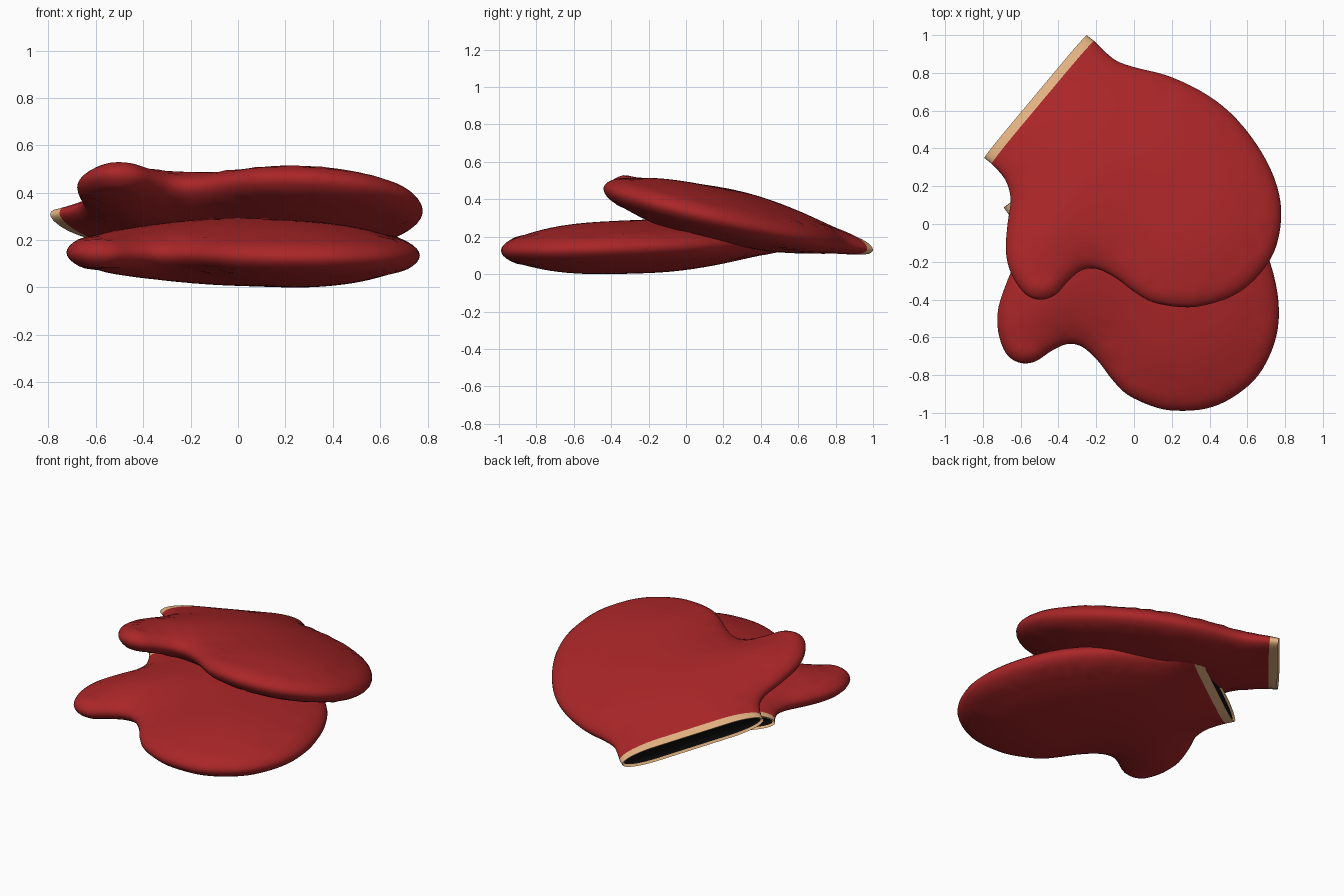
import bpy, bmesh, math
from mathutils import Vector, Matrix, geometry

if "Cube" in bpy.data.objects:
    bpy.data.objects.remove(bpy.data.objects["Cube"])


def material(name, rgb):
    m = bpy.data.materials.new(name)
    m.diffuse_color = (*rgb, 1)
    m.use_nodes = True
    m.node_tree.nodes["Principled BSDF"].inputs["Base Color"].default_value = m.diffuse_color
    return m


MATS = [material("red wool", (0.40, 0.019, 0.021)),
        material("tan trim", (0.76, 0.44, 0.22)),
        material("dark lining", (0.004, 0.004, 0.004))]

# Mitten outline seen from above, running from one cuff end round to the other
STRETCH = 1.03
OUTLINE = [(-.20, .967), (-.10, .875), (0, .833), (.2, .78), (.4, .68), (.55, .555),
           (.68, .38), (.76, .2), (.78, .03), (.74, -.15), (.64, -.29), (.52, -.38),
           (.37, -.43), (.25, -.44), (.1, -.415), (0, -.36), (-.1, -.285), (-.2, -.237),
           (-.28, -.245), (-.35, -.30), (-.42, -.375), (-.5, -.40), (-.58, -.37),
           (-.65, -.27), (-.68, -.15), (-.67, 0), (-.652, .13), (-.68, .235), (-.75, .317)]
OUTLINE = [Vector((x, y * STRETCH)) for x, y in OUTLINE]
CUFF_A = Vector((-.24, 1.0 * STRETCH))
CUFF_B = Vector((-.79, .35 * STRETCH))
ALONG = (CUFF_A - CUFF_B).normalized()
INWARD = Vector((ALONG.y, -ALONG.x))
TRIM = 0.05


def smooth_curve(p, steps=4):
    out = []
    for i in range(len(p) - 1):
        a, b, c, d = p[max(i - 1, 0)], p[i], p[i + 1], p[min(i + 2, len(p) - 1)]
        for k in range(steps):
            t = k / steps
            out.append(0.5 * (2 * b + (c - a) * t + (2 * a - 5 * b + 4 * c - d) * t * t
                              + (3 * b - a - 3 * c + d) * t ** 3))
    return out + [p[-1]]


def line(a, b, n=20):
    return [a.lerp(b, (1 - math.cos(math.pi * i / n)) / 2) for i in range(1, n)]


TRIM_A, TRIM_B = CUFF_A + INWARD * TRIM, CUFF_B + INWARD * TRIM
OUTLINE[0], OUTLINE[-1] = TRIM_A, TRIM_B
CURVE = smooth_curve(OUTLINE)
SIDE = [CUFF_A] + CURVE + [CUFF_B]


def cuff_distance(p):
    return (p - CUFF_A).dot(INWARD)


def edge_distance(p):
    best = 9.0
    for a, b in zip(SIDE, SIDE[1:]):
        ab = b - a
        t = max(0, min(1, (p - a).dot(ab) / ab.length_squared))
        best = min(best, (p - a - ab * t).length)
    return best


def half_thickness(p):
    # padded profile: round at the rim, full in the palm, thin at the cuff
    d, c = edge_distance(p), max(cuff_distance(p), 0)
    if d < 1e-4:
        return 0.0
    r = 0.2 + 0.45 * min(c / 0.5, 1)
    full = 0.05 + 0.098 * math.sin(math.pi / 2 * min(c / 0.6, 1))
    return full * math.sqrt(1 - (1 - min(d / r, 1)) ** 2)


def mitten_plan():
    """Triangulated flat plan: points, triangles and half thickness."""
    loop = SIDE + line(CUFF_B, CUFF_A)
    n = len(loop)
    edges = [(i, (i + 1) % n) for i in range(n)]
    pts = list(loop)
    trim = line(TRIM_B, TRIM_A)
    chain = [len(SIDE) - 2] + [n + i for i in range(len(trim))] + [1]
    pts += trim
    edges += list(zip(chain, chain[1:]))

    def usable(p, gap):
        c = cuff_distance(p)
        return c > gap and abs(c - TRIM) > gap

    # rows following the rim, then a regular grid in the middle
    for off in (.003, .012, .028, .05, .08):
        for i in range(1, len(SIDE) - 1):
            t = (SIDE[i + 1] - SIDE[i - 1]).normalized()
            p = SIDE[i] + Vector((t.y, -t.x)) * off
            if usable(p, .008) and edge_distance(p) > off * .96:
                pts.append(p)
    for i in range(-18, 19):
        for j in range(-12, 24):
            p = Vector((i * .045 + (j % 2) * .0225, j * .045))
            if usable(p, .02) and edge_distance(p) > .105:
                pts.append(p)
    res = geometry.delaunay_2d_cdt(pts, edges, [], 1, 1e-5)
    verts, faces = res[0], res[2]
    h = [half_thickness(p) for p in verts]
    # soften the ridge lines of the padding
    near = [set() for _ in verts]
    for f in faces:
        for v in f:
            near[v].update(f)
    inner = [i for i, p in enumerate(verts)
             if near[i] and edge_distance(p) > .06 and cuff_distance(p) > .07]
    for _ in range(6):
        new = {i: sum(h[k] for k in near[i]) / len(near[i]) for i in inner}
        for i, v in new.items():
            h[i] = v
    return verts, faces, h


PLAN = mitten_plan()


def mitten(name, turn, slope_x, slope_y, location):
    verts, faces, h = PLAN
    bm = bmesh.new()
    top, bottom = {}, {}
    for i in sorted({v for f in faces for v in f}):
        x, y = verts[i]
        top[i] = bm.verts.new((x, y, h[i]))
        bottom[i] = top[i] if h[i] < 1e-5 else bm.verts.new((x, y, -h[i]))
    for f in faces:
        mid = sum((verts[i] for i in f), Vector((0, 0))) / len(f)
        mat = 1 if cuff_distance(mid) < TRIM else 0
        for side, order in ((top, f), (bottom, f[::-1])):
            corner = [side[i] for i in order]
            if bm.faces.get(corner) is None:
                bm.faces.new(corner).material_index = mat
    # cuff opening: tan lip around a recessed dark lining
    rim = [e for e in bm.edges if e.is_boundary]
    cap = bmesh.ops.holes_fill(bm, edges=rim, sides=0)["faces"]
    for f in cap:
        f.material_index = 1
    bmesh.ops.inset_individual(bm, faces=cap, thickness=0)
    mid = (CUFF_A + CUFF_B) / 2
    for f in cap:
        f.material_index = 2
        for v in f.verts:
            p = mid + (v.co.xy - mid) * .965 + INWARD * .012
            v.co = (p.x, p.y, v.co.z * .78)
    bmesh.ops.recalc_face_normals(bm, faces=bm.faces)
    # lay the mitten on its tilted plane
    n = Vector((-slope_x, -slope_y, 1)).normalized()
    ex = Vector((1, 0, slope_x)).normalized()
    ey = n.cross(ex)
    tilt = Matrix((ex, ey, n)).transposed().to_4x4()
    bm.transform(Matrix.Translation(location) @ tilt
                 @ Matrix.Rotation(math.radians(turn), 4, 'Z'))
    mesh = bpy.data.meshes.new(name)
    bm.to_mesh(mesh)
    bm.free()
    for m in MATS:
        mesh.materials.append(m)
    ob = bpy.data.objects.new(name, mesh)
    bpy.context.collection.objects.link(ob)
    bpy.ops.object.select_all(action='DESELECT')
    ob.select_set(True)
    bpy.context.view_layer.objects.active = ob
    bpy.ops.object.shade_smooth_by_angle(angle=math.radians(55))
    return ob


mitten("upper_mitten", 0, -.04, -.25, (0, 0, .366))
lower = mitten("lower_mitten", -15, -.01, .028, (-.02, -.465, .141))
# rest the lower mitten on the ground
drop = min(v.co.z for v in lower.data.vertices)
lower.data.transform(Matrix.Translation((0, 0, -drop)))
